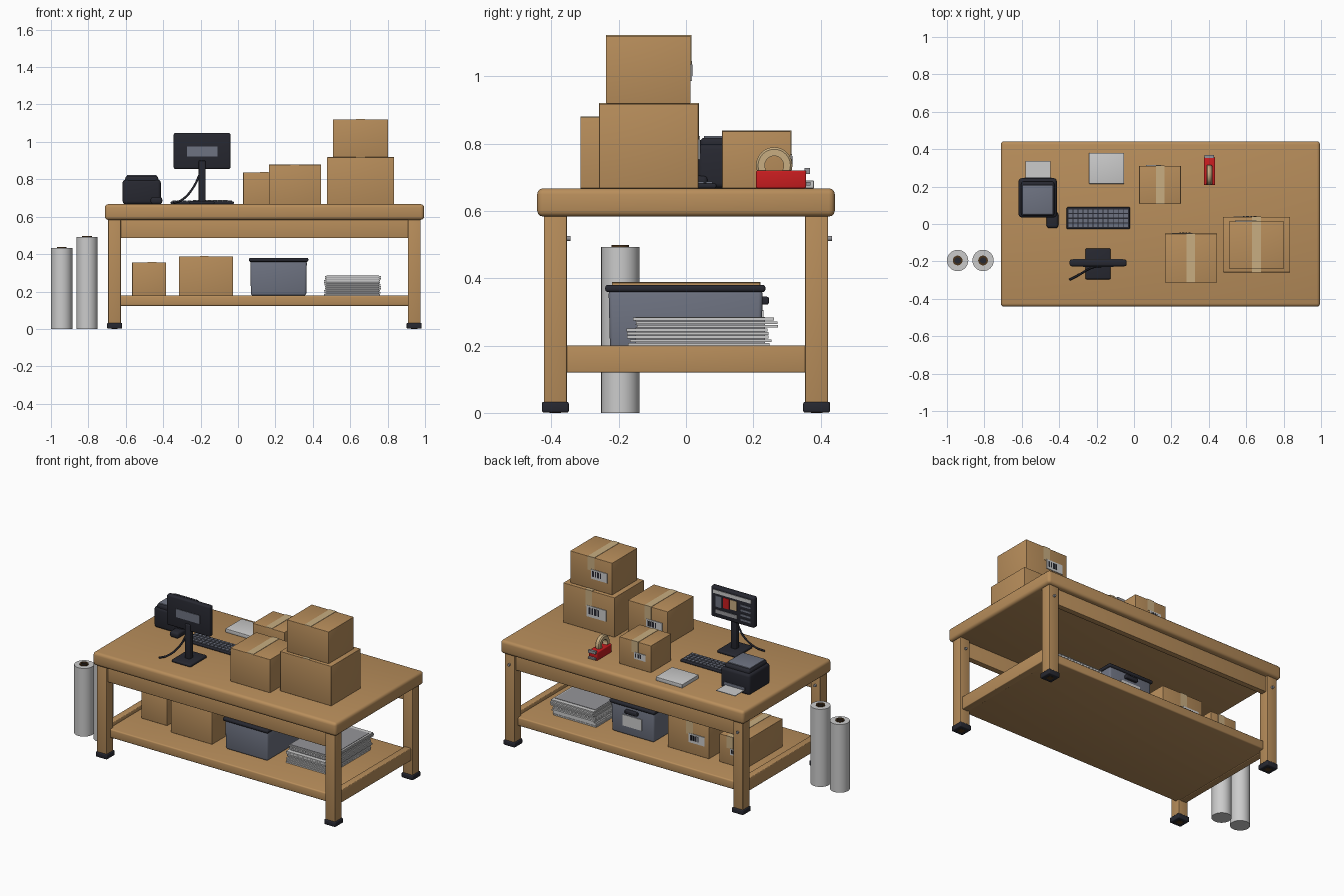
import bpy, bmesh, math, random
from mathutils import Vector

random.seed(4)
if "Cube" in bpy.data.objects:
    bpy.data.objects.remove(bpy.data.objects["Cube"])


def material(name, r, g, b):
    m = bpy.data.materials.new(name)
    m.use_nodes = True
    m.diffuse_color = (r, g, b, 1)
    m.node_tree.nodes["Principled BSDF"].inputs["Base Color"].default_value = (r, g, b, 1)
    return m


WOOD = material("warm wood and cardboard", 0.48, 0.27, 0.105)
DARK = material("charcoal plastic", 0.02, 0.021, 0.03)
SLATE = material("slate grey", 0.155, 0.17, 0.22)
WHITE = material("paper white", 0.6, 0.6, 0.6)
TAPE = material("tan tape", 0.58, 0.42, 0.22)
RED = material("red", 0.58, 0.012, 0.014)
BROWN = material("dark brown", 0.07, 0.035, 0.012)
METAL = material("metal grey", 0.3, 0.3, 0.32)


def finish(bm, name, mat, smooth=False):
    bmesh.ops.recalc_face_normals(bm, faces=bm.faces)
    mesh = bpy.data.meshes.new(name)
    bm.to_mesh(mesh)
    bm.free()
    ob = bpy.data.objects.new(name, mesh)
    bpy.context.collection.objects.link(ob)
    mesh.materials.append(mat)
    if smooth:
        bpy.ops.object.select_all(action="DESELECT")
        ob.select_set(True)
        bpy.context.view_layer.objects.active = ob
        bpy.ops.object.shade_smooth_by_angle(angle=math.radians(35))
    return ob


def box(name, xs, ys, zs, mat, bevel=0, taper=1):
    """Box between two limits on each axis; taper narrows its bottom."""
    bm = bmesh.new()
    bmesh.ops.create_cube(bm, size=1)
    for v in bm.verts:
        k = taper if v.co.z < 0 else 1
        v.co = Vector([(lo + hi) / 2 + c * s * (hi - lo) for c, s, (lo, hi)
                       in zip(v.co, (k, k, 1), (xs, ys, zs))])
    if bevel:
        bmesh.ops.bevel(bm, geom=bm.edges[:], offset=bevel, segments=3,
                        profile=0.5, affect="EDGES")
    return finish(bm, name, mat, bevel > 0)


def lathe(name, profile, centre, mat, axis="Z", closed=False, steps=32):
    """Spin a radius/height profile round an axis."""
    bm = bmesh.new()
    vs = [bm.verts.new((r, 0, h)) for r, h in profile]
    es = [bm.edges.new(p) for p in zip(vs, vs[1:])]
    if closed:
        es.append(bm.edges.new((vs[-1], vs[0])))
    bmesh.ops.spin(bm, geom=vs + es, cent=(0, 0, 0), axis=(0, 0, 1),
                   angle=math.tau, steps=steps)
    bmesh.ops.remove_doubles(bm, verts=bm.verts, dist=1e-5)
    ob = finish(bm, name, mat, True)
    ob.location = centre
    ob.rotation_euler = {"Z": (0, 0, 0), "X": (0, math.pi / 2, 0),
                         "Y": (-math.pi / 2, 0, 0)}[axis]
    return ob


# Table top, shelf, long aprons
MID, TOP, SHELF = 0.141, 0.667, 0.178
box("table_top", (-0.712, 0.995), (-0.442, 0.442), (0.583, TOP), WOOD, 0.018)
box("shelf", (MID - 0.80, MID + 0.80), (-0.385, 0.385), (0.123, SHELF), WOOD, 0.008)
for side, name in ((-1, "front"), (1, "back")):
    y = side * 0.39
    box(name + "_apron", (-0.63, 0.91), (y - 0.018, y + 0.018), (0.485, 0.59), WOOD, 0.003)

# Legs with feet and bolts, plus shelf end rails
for sx, xname in ((-1, "right"), (1, "left")):
    x = MID + sx * 0.801
    box(xname + "_shelf_rail", (x - 0.022, x + 0.022), (-0.36, 0.36), (0.12, 0.2), WOOD, 0.004)
    for sy, yname in ((-1, "front"), (1, "back")):
        y = sy * 0.388
        tag = f"{yname}_{xname}_"
        box(tag + "leg", (x - 0.034, x + 0.034), (y - 0.034, y + 0.034), (0.02, 0.59), WOOD, 0.004)
        box(tag + "foot", (x - 0.04, x + 0.04), (y - 0.04, y + 0.04), (0.001, 0.033), DARK, 0.006)
        box(tag + "foot_core", (x - 0.017, x + 0.017), (y - 0.017, y + 0.017), (0, 0.004), BROWN)
        lathe(tag + "bolt", [(0, 0), (0.008, 0), (0.008, 0.011), (0, 0.011)],
              (x, y + 0.034, 0.518), METAL, "Y", steps=12)


def carton(name, xs, ys, zs, tape_x, label_x, label_w):
    """Cardboard box with tape over its top and a barcode label on its back."""
    box(name, xs, ys, zs, WOOD, 0.002)
    back, h, t = ys[1], zs[1] - zs[0], (tape_x - 0.023, tape_x + 0.023)
    box(name + "_top_tape", t, (ys[0], back + 0.002), (zs[1] - 0.001, zs[1] + 0.002), TAPE)
    box(name + "_back_tape", t, (back - 0.001, back + 0.002), (zs[1] - h * 0.42, zs[1] + 0.002), TAPE)
    z, w = zs[0] + h * 0.48, label_w / 2
    box(name + "_label", (label_x - w, label_x + w), (back - 0.001, back + 0.004),
        (z - w * 0.52, z + w * 0.52), WHITE)
    for i in range(4):
        bx, bw = label_x - w * 0.2 + i * w * 0.3, w * (0.07 + 0.04 * (i % 2))
        box(f"{name}_bar_{i}", (bx - bw, bx + bw), (back + 0.003, back + 0.0055),
            (z - w * 0.25, z + w * 0.35), DARK)


# Cartons on the table and the shelf
carton("small_carton", (0.028, 0.25), (0.107, 0.311), (TOP, 0.837), 0.14, 0.105, 0.08)
carton("medium_carton", (0.165, 0.445), (-0.314, -0.052), (TOP, 0.878), 0.303, 0.258, 0.11)
carton("large_carton", (0.476, 0.835), (-0.258, 0.037), (TOP, 0.918), 0.655, 0.6, 0.135)
carton("upper_carton", (0.508, 0.803), (-0.238, 0.014), (0.918, 1.12), 0.655, 0.598, 0.115)
carton("shelf_small_carton", (-0.566, -0.385), (-0.16, 0.215), (SHELF, 0.355), -0.46, -0.5, 0.075)
carton("shelf_large_carton", (-0.316, -0.027), (-0.22, 0.22), (SHELF, 0.387), -0.18, -0.23, 0.11)

# Storage bin
box("storage_bin", (0.066, 0.368), (-0.23, 0.228), (SHELF, 0.365), SLATE, 0.012, 0.98)
box("bin_lid", (0.058, 0.376), (-0.24, 0.236), (0.359, 0.38), DARK, 0.008)
box("bin_handle", (0.175, 0.26), (0.22, 0.246), (0.322, 0.345), DARK, 0.005)
box("bin_label", (0.15, 0.285), (0.222, 0.23), (0.235, 0.305), WHITE)

# Stack of flat sheets
for i in range(10):
    z, dx, dy = SHELF + i * 0.0107, random.uniform(-0.004, 0.004), random.uniform(-0.008, 0.008)
    dy += 0.012 if i > 6 else -0.006
    box(f"flat_sheet_{i}", (0.463 + dx, 0.762 + dx), (-0.165 + dy, 0.255 + dy),
        (z, z + 0.0085), WHITE)
    box(f"sheet_core_{i}", (0.472, 0.753), (-0.15, 0.235), (z + 0.008, z + 0.0108), METAL)

# Standing wrap rolls
for i, (x, h) in enumerate(((-0.943, 0.432), (-0.807, 0.492))):
    c = (x, -0.195, 0)
    lathe(f"wrap_roll_{i}", [(0, 0), (0.057, 0), (0.057, h), (0.024, h)], c, WHITE)
    lathe(f"roll_core_{i}", [(0.026, h - 0.03), (0.026, h + 0.006), (0.017, h + 0.006),
                             (0.017, h - 0.03)], c, BROWN)
    lathe(f"core_hole_{i}", [(0, h - 0.002), (0.018, h - 0.002)], c, DARK)

# Monitor: panel, stand, cable
box("monitor_panel", (-0.344, -0.04), (-0.226, -0.19), (0.855, 1.048), DARK, 0.01)
box("monitor_back_plate", (-0.274, -0.11), (-0.229, -0.224), (0.923, 0.976), SLATE)
box("monitor_stem", (-0.21, -0.174), (-0.235, -0.2), (0.68, 0.9), DARK, 0.005)
box("monitor_base", (-0.26, -0.125), (-0.296, -0.13), (TOP, 0.685), DARK, 0.007)
cable = bpy.data.curves.new("monitor_cable", "CURVE")
cable.dimensions, cable.bevel_depth, cable.bevel_resolution = "3D", 0.006, 2
path = cable.splines.new("BEZIER")
points = ((-0.195, -0.225, 0.85), (-0.24, -0.24, 0.755), (-0.3, -0.275, 0.69), (-0.345, -0.298, 0.673))
path.bezier_points.add(len(points) - 1)
for p, co in zip(path.bezier_points, points):
    p.co, p.handle_left_type, p.handle_right_type = co, "AUTO", "AUTO"
cable_ob = bpy.data.objects.new("monitor_cable", cable)
cable.materials.append(DARK)
bpy.context.collection.objects.link(cable_ob)

# Picture shown on the screen
SCREEN = (-0.194, -0.187)
box("screen_header", (-0.325, -0.06), SCREEN, (1.008, 1.03), WHITE)
for i, mat in enumerate((SLATE, RED, TAPE)):
    x = -0.075 - i * 0.052
    box(f"screen_tile_{i}", (x - 0.044, x), SCREEN, (0.925 + 0.005 * i, 0.995), mat)
for i in range(4):
    z = 0.985 - i * 0.03
    box(f"screen_line_{i}", (-0.32, -0.25), SCREEN, (z - 0.012, z), SLATE)
box("screen_footer", (-0.228, -0.075), SCREEN, (0.885, 0.908), METAL)

# Keyboard
box("keyboard", (-0.36, -0.022), (-0.027, 0.09), (TOP, 0.682), DARK, 0.005)
for row in range(4):
    for col in range(12):
        x, y = -0.35 + col * 0.0268, -0.016 + row * 0.025
        box(f"key_{row}_{col}", (x, x + 0.022), (y, y + 0.019), (0.68, 0.687), SLATE)

# Label printer and hand scanner
box("printer_body", (-0.617, -0.413), (0.035, 0.245), (TOP, 0.798), DARK, 0.016)
box("printer_hood", (-0.603, -0.426), (0.042, 0.228), (0.77, 0.818), DARK, 0.014)
box("printer_lid", (-0.594, -0.435), (0.053, 0.208), (0.812, 0.823), SLATE, 0.003)
box("printer_slot", (-0.585, -0.44), (0.24, 0.248), (0.695, 0.712), SLATE)
box("printed_label", (-0.58, -0.447), (0.235, 0.337), (0.69, 0.694), WHITE)
box("scanner_handle", (-0.457, -0.417), (-0.005, 0.1), (TOP, 0.7), DARK, 0.01)
box("scanner_head", (-0.467, -0.405), (-0.022, 0.065), (TOP, 0.705), DARK, 0.013)

# Paper pad
box("paper_pad", (-0.24, -0.053), (0.215, 0.38), (TOP, 0.69), WHITE, 0.002)

# Tape dispenser
box("dispenser_body", (0.373, 0.434), (0.208, 0.357), (TOP, 0.72), RED, 0.005)
lathe("tape_roll", [(0.028, -0.016), (0.048, -0.016), (0.054, -0.01), (0.054, 0.01),
                    (0.048, 0.016), (0.028, 0.016)], (0.403, 0.262, 0.735), TAPE, "X", True)
box("dispenser_blade", (0.378, 0.429), (0.352, 0.368), (0.71, 0.728), METAL)
box("dispenser_lip", (0.378, 0.429), (0.352, 0.37), (0.675, 0.685), METAL)
